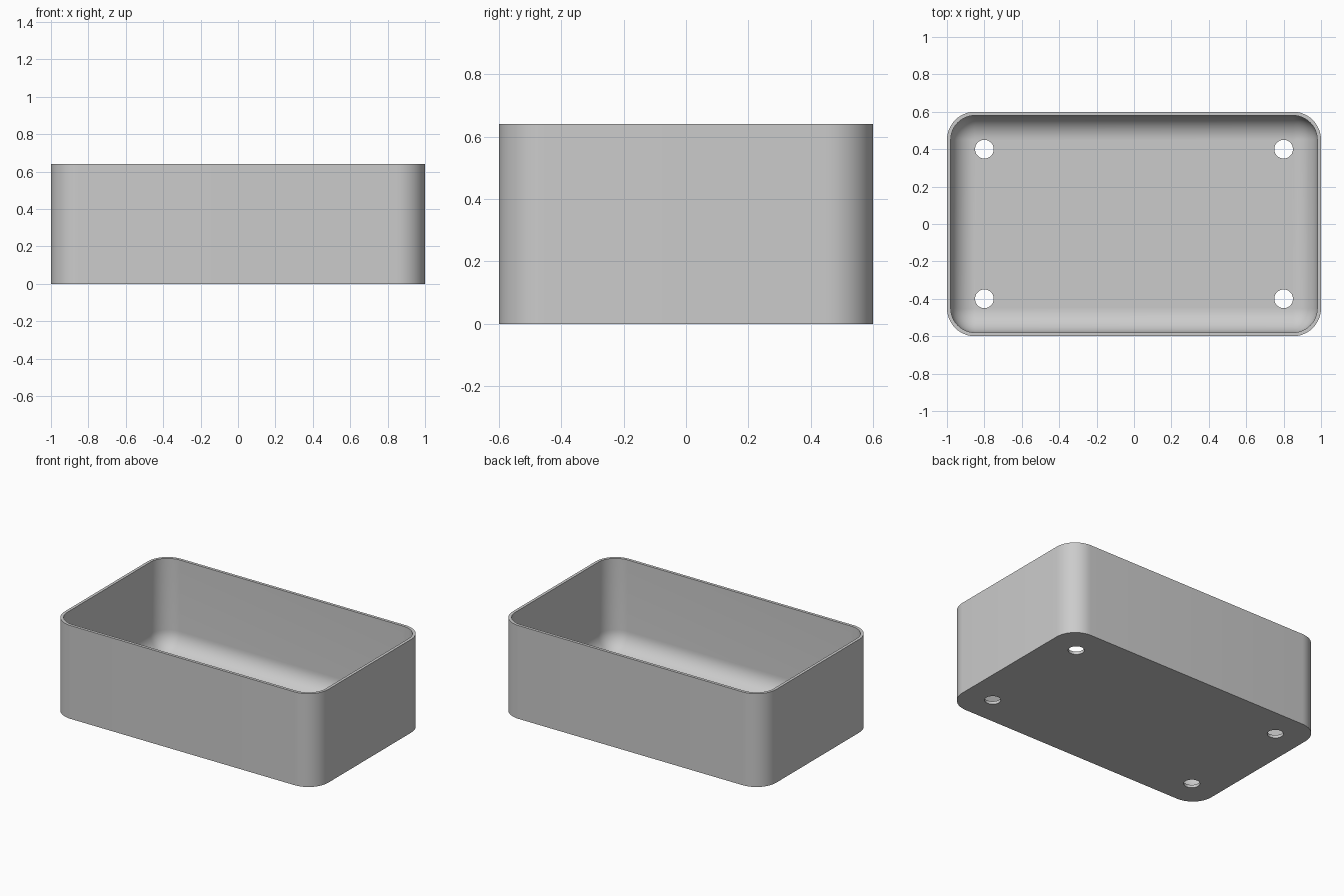
import bpy, bmesh, math

if "Cube" in bpy.data.objects:
    bpy.data.objects.remove(bpy.data.objects["Cube"])

HALF_X, HALF_Y, HEIGHT = 1.0, 0.6, 0.64
CORNER, WALL, ARC = 0.15, 0.02, 12
FILLET = CORNER - WALL

grey = bpy.data.materials.new("light grey")
grey.use_nodes = True
grey.diffuse_color = (0.6, 0.6, 0.6, 1)
grey.node_tree.nodes["Principled BSDF"].inputs["Base Color"].default_value = (0.6, 0.6, 0.6, 1)


def ring(bm, inset, z):
    """Rounded rectangle of vertices, offset inward by inset."""
    verts = []
    for q, (sx, sy) in enumerate([(1, 1), (-1, 1), (-1, -1), (1, -1)]):
        for i in range(ARC + 1):
            a = math.pi / 2 * (q + i / ARC)
            r = CORNER - inset
            verts.append(bm.verts.new((sx * (HALF_X - CORNER) + r * math.cos(a),
                                       sy * (HALF_Y - CORNER) + r * math.sin(a), z)))
    return verts


# Tray: outer wall, rim, inner wall and rounded inner floor edge
bm = bmesh.new()
profile = [(0, 0), (0, HEIGHT), (WALL, HEIGHT)]
for i in range(ARC + 1):
    a = math.pi / 2 * i / ARC
    profile.append((WALL + FILLET * (1 - math.cos(a)), WALL + FILLET * (1 - math.sin(a))))
rings = [ring(bm, inset, z) for inset, z in profile]
for low, high in zip(rings, rings[1:]):
    for i in range(len(low)):
        j = (i + 1) % len(low)
        bm.faces.new((low[i], low[j], high[j], high[i]))
bm.faces.new(rings[0][::-1])
bm.faces.new(rings[-1])
bmesh.ops.remove_doubles(bm, verts=bm.verts, dist=1e-5)
bmesh.ops.recalc_face_normals(bm, faces=bm.faces)
mesh = bpy.data.meshes.new("tray")
bm.to_mesh(mesh)
bm.free()
mesh.materials.append(grey)
tray = bpy.data.objects.new("tray", mesh)
bpy.context.collection.objects.link(tray)

# Four round holes through the floor
for x in (-0.8, 0.8):
    for y in (-0.4, 0.4):
        bpy.ops.mesh.primitive_cylinder_add(vertices=32, radius=0.05, depth=0.2,
                                            location=(x, y, 0), rotation=(0, 0, math.pi / 32))
        cutter = bpy.context.object
        cutter.name = "hole_cutter"
        cutter.hide_render = True
        cutter.data.materials.append(grey)
        cut = tray.modifiers.new("hole", 'BOOLEAN')
        cut.operation, cut.solver, cut.object = 'DIFFERENCE', 'EXACT', cutter
        bpy.context.view_layer.objects.active = tray
        bpy.ops.object.modifier_apply(modifier=cut.name)
        bpy.data.objects.remove(cutter)

bpy.ops.object.select_all(action='DESELECT')
tray.select_set(True)
bpy.context.view_layer.objects.active = tray
bpy.ops.object.shade_smooth_by_angle(angle=math.radians(35))
